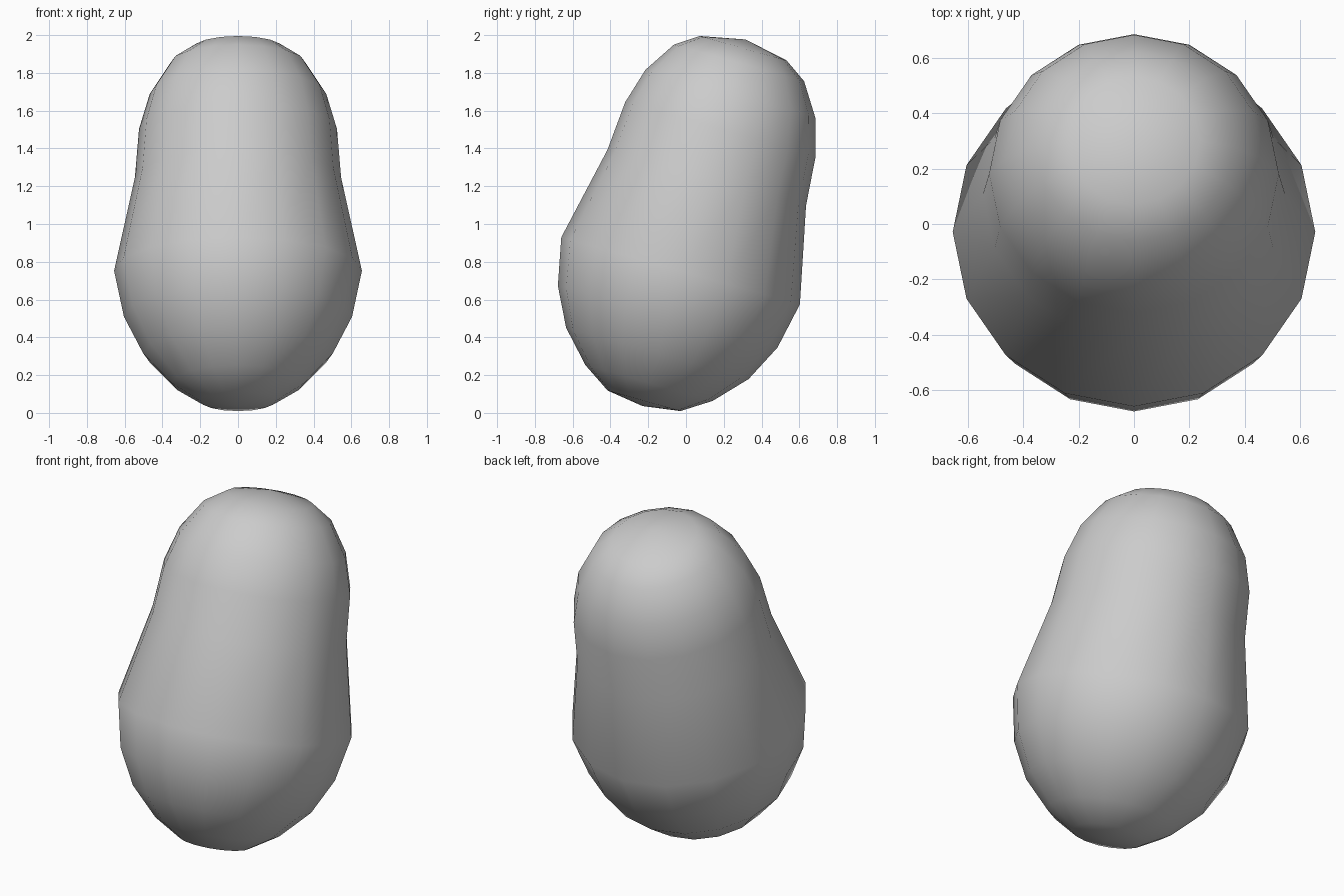
import bpy, bmesh
from math import radians, tau
from mathutils import Matrix, Vector

if "Cube" in bpy.data.objects:
    bpy.data.objects.remove(bpy.data.objects["Cube"])

# Profile of the pebble: (radius, distance along the leaning axis)
profile = [(0, 0), (0.2, 0.029), (0.35, 0.127), (0.502, 0.29), (0.604, 0.492),
           (0.656, 0.744), (0.546, 1.256), (0.524, 1.524), (0.467, 1.718),
           (0.358, 1.887), (0.239, 1.968), (0, 2.016)]

# Lathe the profile with 16 sides
bm = bmesh.new()
verts = [bm.verts.new((r, 0, t)) for r, t in profile]
edges = [bm.edges.new(pair) for pair in zip(verts, verts[1:])]
bmesh.ops.spin(bm, geom=verts + edges, cent=(0, 0, 0), axis=(0, 0, 1),
               angle=tau, steps=16, use_duplicate=False)
bmesh.ops.remove_doubles(bm, verts=bm.verts, dist=0.001)
bmesh.ops.dissolve_degenerate(bm, edges=bm.edges, dist=0.0001)

# Lean it backwards and set it on the ground
lean = Matrix.Translation(Vector((0, -0.23, 0.036))) @ Matrix.Rotation(radians(-15.7), 4, 'X')
bmesh.ops.transform(bm, matrix=lean, verts=bm.verts)
bmesh.ops.recalc_face_normals(bm, faces=bm.faces)
for f in bm.faces:
    f.smooth = True

mesh = bpy.data.meshes.new("pebble_body")
bm.to_mesh(mesh)
bm.free()
bpy.context.collection.objects.link(bpy.data.objects.new("pebble_body", mesh))
